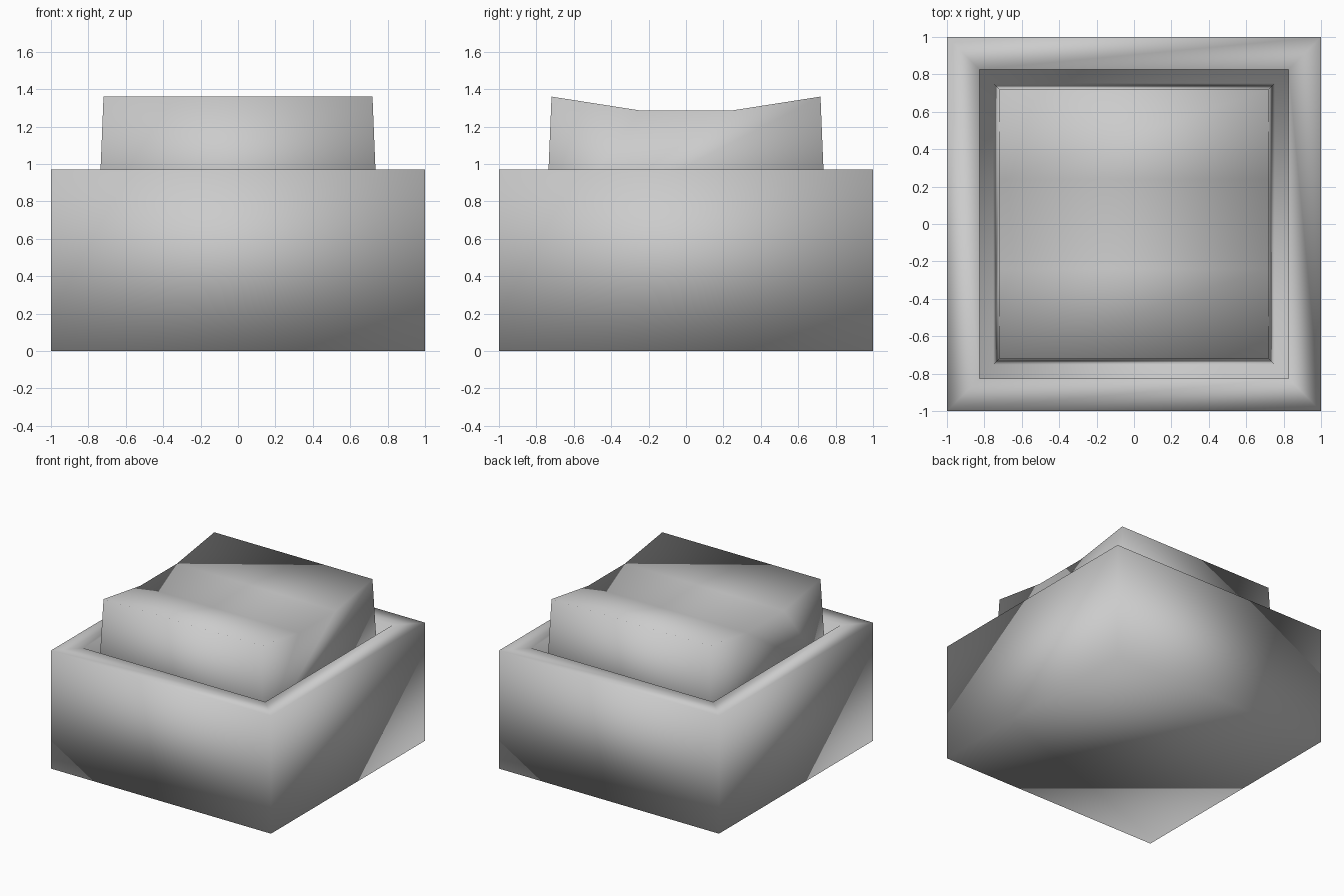
import bpy
import bmesh

if "Cube" in bpy.data.objects:
    bpy.data.objects.remove(bpy.data.objects["Cube"])

BASE_TOP = 0.97
WELL_FLOOR = 0.60


def finish(bm, name):
    """Turn a bmesh into a smooth-shaded object."""
    bmesh.ops.recalc_face_normals(bm, faces=bm.faces[:])
    for f in bm.faces:
        f.smooth = True
    mesh = bpy.data.meshes.new(name)
    bm.to_mesh(mesh)
    bm.free()
    obj = bpy.data.objects.new(name, mesh)
    bpy.context.collection.objects.link(obj)
    return obj


# Housing: square block with a well sunk into its top
bm = bmesh.new()
bmesh.ops.create_cube(bm, size=2)
for v in bm.verts:
    v.co.z = BASE_TOP if v.co.z > 0 else 0.0
top = max(bm.faces, key=lambda f: f.calc_center_median().z)
bmesh.ops.inset_region(bm, faces=[top], thickness=0.245)
walls = bmesh.ops.extrude_face_region(bm, geom=[top])
bmesh.ops.delete(bm, geom=[top], context='FACES_ONLY')
for g in walls["geom"]:
    if isinstance(g, bmesh.types.BMVert):
        g.co.z = WELL_FLOOR
finish(bm, "housing")


# Cap: tapered block with a dished top, sitting in the well
def half_width(z):
    return 0.735 - (z - BASE_TOP) * 0.041


profile = [(-0.719, 1.36), (-0.24, 1.285), (0.24, 1.285), (0.719, 1.36)]
bottom_w = half_width(WELL_FLOOR)
bm = bmesh.new()
left, right = [], []
for side, row in ((-1, left), (1, right)):
    for y, z in profile:
        row.append(bm.verts.new((side * half_width(z), y, z)))
    for y in (bottom_w, -bottom_w):
        row.append(bm.verts.new((side * bottom_w, y, WELL_FLOOR)))
    bm.faces.new(row)
n = len(left)
for i in range(n):
    j = (i + 1) % n
    bm.faces.new((left[i], left[j], right[j], right[i]))
finish(bm, "key_cap")
